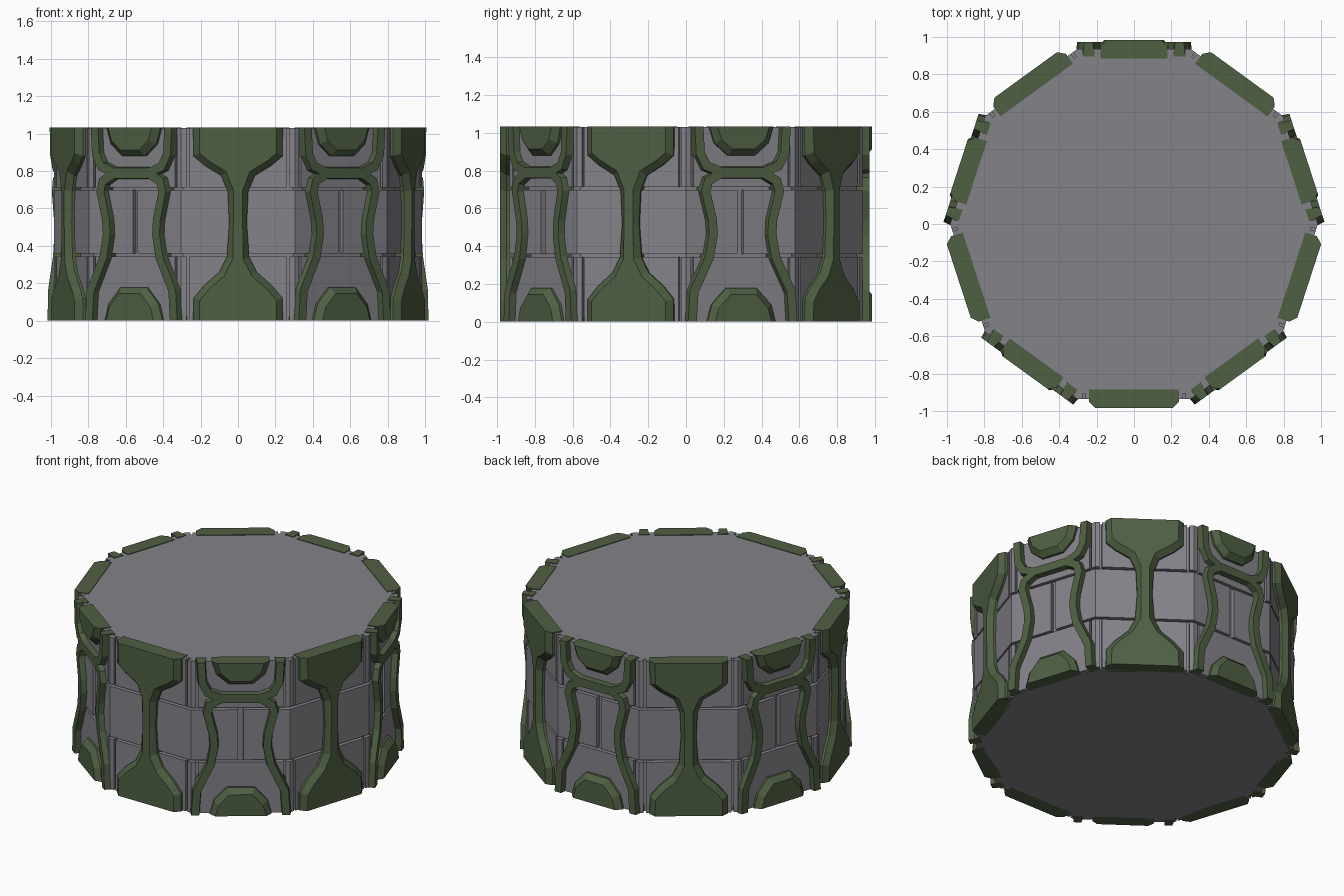
import bpy, bmesh, math
from mathutils import Vector

if "Cube" in bpy.data.objects:
    bpy.data.objects.remove(bpy.data.objects["Cube"])

H = 1.034                      # total height
T18 = math.tan(math.radians(18))
WALL = 0.935                   # distance of the stone faces from the axis


def material(name, rgb):
    m = bpy.data.materials.new(name)
    m.diffuse_color = (*rgb, 1)
    m.use_nodes = True
    m.node_tree.nodes["Principled BSDF"].inputs["Base Color"].default_value = m.diffuse_color
    return m


stone = material("grey stone", (0.23, 0.225, 0.25))
green = material("moss green metal", (0.078, 0.115, 0.055))


def finish(bm, name, mat):
    bmesh.ops.recalc_face_normals(bm, faces=bm.faces)
    me = bpy.data.meshes.new(name)
    bm.to_mesh(me)
    bm.free()
    me.materials.append(mat)
    ob = bpy.data.objects.new(name, me)
    bpy.context.collection.objects.link(ob)
    return ob


def place(deg, t, r, z):
    """Point on a side: t along the side, r out from the axis."""
    a = math.radians(deg)
    return Vector((r * math.cos(a) - t * math.sin(a), r * math.sin(a) + t * math.cos(a), z))


def skin(bm, rings):
    """Join closed rings of points and cap both ends."""
    vs = [[bm.verts.new(p) for p in ring] for ring in rings]
    n = len(vs[0])
    for a, b in zip(vs, vs[1:]):
        for i in range(n):
            j = (i + 1) % n
            bm.faces.new((a[i], a[j], b[j], b[i]))
    bm.faces.new(vs[0])
    bm.faces.new(vs[-1])


def block(bm, plan, z0, z1):
    skin(bm, [[Vector((p.x, p.y, z)) for p in plan] for z in (z0, z1)])


def offset(path, d):
    """Mitred offset to the left of an open path, ends kept level."""
    pts = [Vector(p) for p in path]
    out = []
    for i, p in enumerate(pts):
        ns = []
        if i > 0:
            e = (p - pts[i - 1]).normalized()
            ns.append(Vector((-e.y, e.x)))
        if i < len(pts) - 1:
            e = (pts[i + 1] - p).normalized()
            ns.append(Vector((-e.y, e.x)))
        m = sum(ns, Vector((0, 0))).normalized()
        if len(ns) == 1:
            m = Vector((math.copysign(1, m.x), 0))
            out.append(p + m * d)
        else:
            out.append(p + m * d / max(0.5, m.dot(ns[0])))
    return out


def mirrored(path):
    return [Vector((-p[0], p[1])) for p in reversed(path)]


def plate(bm, deg, outline, inset):
    skin(bm, [[place(deg, p[0], r, p[1]) for p in prof]
              for prof, r in ((outline, 0.885), (outline, 0.95), (inset, 0.985))])


def strip(bm, deg, path):
    """Raised band with sloping edges following a path."""
    lo_l, lo_r = offset(path, 0.033), offset(path, -0.033)
    hi_l, hi_r = offset(path, 0.024), offset(path, -0.024)
    skin(bm, [[place(deg, a[0], 0.895, a[1]), place(deg, c[0], 0.972, c[1]),
               place(deg, d[0], 0.972, d[1]), place(deg, b[0], 0.895, b[1])]
              for a, b, c, d in zip(lo_l, lo_r, hi_l, hi_r)])


hour_sides = [-90 + 72 * i for i in range(5)]
arch_sides = [a + 36 for a in hour_sides]

# Ten-sided core behind the stones
bm = bmesh.new()
block(bm, [place(a + 18, 0, 0.905 / math.cos(math.radians(18)), 0)
           for a in range(-90, 270, 36)], 0, 1.03)
finish(bm, "drum_core", stone)

# Middle course: stones wrap the corners, joints sit inside the arches
bm = bmesh.new()
for a in hour_sides:
    k = WALL * T18
    plan = [place(a - 36, 0.016, WALL, 0), place(a, -k, WALL, 0),
            place(a, k, WALL, 0), place(a + 36, -0.016, WALL, 0),
            place(a + 36, -0.016, 0.87, 0), place(a, 0.87 * T18, 0.87, 0),
            place(a, -0.87 * T18, 0.87, 0), place(a - 36, 0.016, 0.87, 0)]
    block(bm, plan, 0.358, 0.698)
finish(bm, "middle_stones", stone)

# Upper and lower courses: a stone on each side and a narrow stone at each corner
for name, z0, z1 in (("lower_stones", 0.001, 0.343), ("upper_stones", 0.713, 1.029)):
    bm = bmesh.new()
    for a in range(-90, 270, 36):
        block(bm, [place(a, t, r, 0) for t, r in
                   ((-0.262, WALL), (0.262, WALL), (0.262, 0.87), (-0.262, 0.87))], z0, z1)
        k = WALL * T18
        block(bm, [place(a, 0.276, WALL, 0), place(a, k, WALL, 0),
                   place(a + 36, -0.276, WALL, 0), place(a + 36, -0.276, 0.88, 0),
                   place(a, 0.276, 0.88, 0)], z0, z1)
    finish(bm, name, stone)

# Hourglass plates
half = [(0.24, 0), (0.238, 0.12), (0.18, 0.19), (0.1, 0.26), (0.06, 0.34), (0.047, 0.52),
        (0.055, 0.69), (0.09, 0.775), (0.18, 0.83), (0.238, 0.88), (0.24, H)]
half_in = offset(half, 0.033)
for i in (4, 5, 6):                       # keep a flat ridge at the waist
    half_in[i].x = max(half_in[i].x, 0.025)
bm = bmesh.new()
for a in hour_sides:
    plate(bm, a, half + mirrored(half), half_in + mirrored(half_in))
finish(bm, "hourglass_plates", green)

# Arch legs with the arch on top, and the cup that rests on it
leg = [(0.28, 0), (0.27, 0.16), (0.185, 0.34), (0.163, 0.46), (0.168, 0.54),
       (0.205, 0.69), (0.19, 0.745), (0.12, 0.785)]
cup = [(0.243, H), (0.235, 0.89), (0.2, 0.825), (0.12, 0.793)]
bm = bmesh.new()
for a in arch_sides:
    strip(bm, a, leg + mirrored(leg))
finish(bm, "arch_bands", green)
bm = bmesh.new()
for a in arch_sides:
    strip(bm, a, cup + mirrored(cup))
finish(bm, "cup_bands", green)

# Half-round bosses at the foot and the top of each arch side
foot = [(0.19, 0), (0.165, 0.09), (0.085, 0.178)]
crown = [(-0.178, H), (-0.15, 0.945), (-0.075, 0.88)]
for name, prof in (("foot_bosses", foot), ("crown_bosses", crown)):
    prof = prof + mirrored(prof)
    bm = bmesh.new()
    for a in arch_sides:
        plate(bm, a, prof, offset(prof, 0.033))
    finish(bm, name, green)
